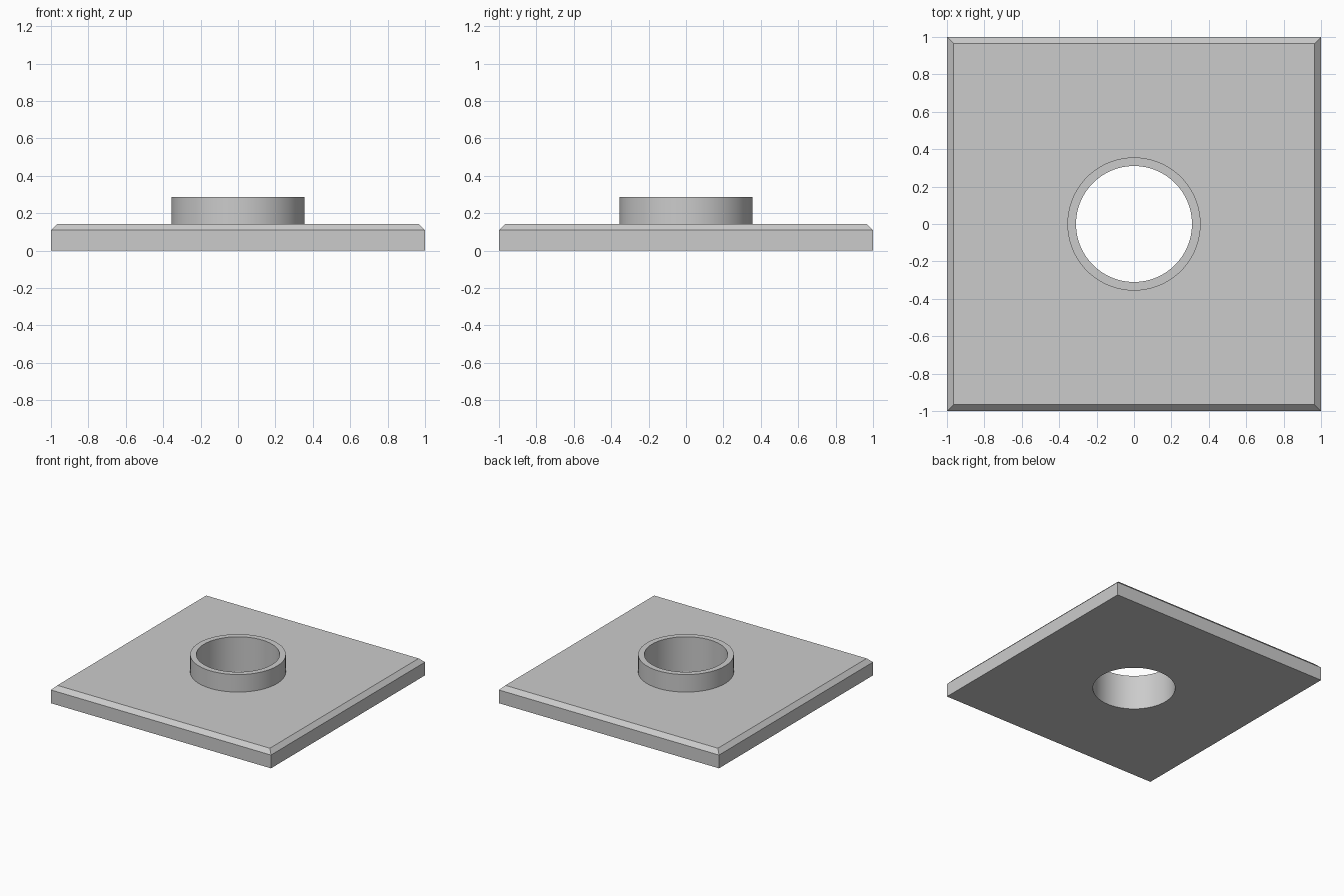
import bpy
import bmesh

if "Cube" in bpy.data.objects:
    bpy.data.objects.remove(bpy.data.objects["Cube"])

PLATE_TOP, COLLAR_TOP = 0.143, 0.287
CHAMFER = 0.034
HOLE_R, COLLAR_R = 0.31, 0.356
SIDES = 96


def cylinder(name, radius, z0, z1):
    bpy.ops.mesh.primitive_cylinder_add(vertices=SIDES, radius=radius, depth=z1 - z0,
                                        location=(0, 0, (z0 + z1) / 2))
    ob = bpy.context.object
    ob.name = name
    return ob


def apply_boolean(target, tool, operation):
    mod = target.modifiers.new(operation.title(), 'BOOLEAN')
    mod.object = tool
    mod.operation = operation
    mod.solver = 'EXACT'
    bpy.context.view_layer.objects.active = target
    bpy.ops.object.modifier_apply(modifier=mod.name)
    bpy.data.objects.remove(tool)


# Square plate with chamfered top edges
bm = bmesh.new()
bmesh.ops.create_cube(bm, size=2)
for v in bm.verts:
    v.co.z = PLATE_TOP if v.co.z > 0 else 0
top_edges = [e for e in bm.edges if all(v.co.z > 0 for v in e.verts)]
bmesh.ops.bevel(bm, geom=top_edges, offset=CHAMFER, segments=1, affect='EDGES')
mesh = bpy.data.meshes.new("flanged_plate")
bm.to_mesh(mesh)
bm.free()
plate = bpy.data.objects.new("flanged_plate", mesh)
bpy.context.collection.objects.link(plate)

# Raised collar, then the bore through both
apply_boolean(plate, cylinder("collar", COLLAR_R, 0.05, COLLAR_TOP), 'UNION')
apply_boolean(plate, cylinder("bore", HOLE_R, -0.1, 0.5), 'DIFFERENCE')

# Smooth round walls, crisp edges
bpy.ops.object.select_all(action='DESELECT')
plate.select_set(True)
bpy.context.view_layer.objects.active = plate
bpy.ops.object.shade_smooth_by_angle(angle=0.5)
